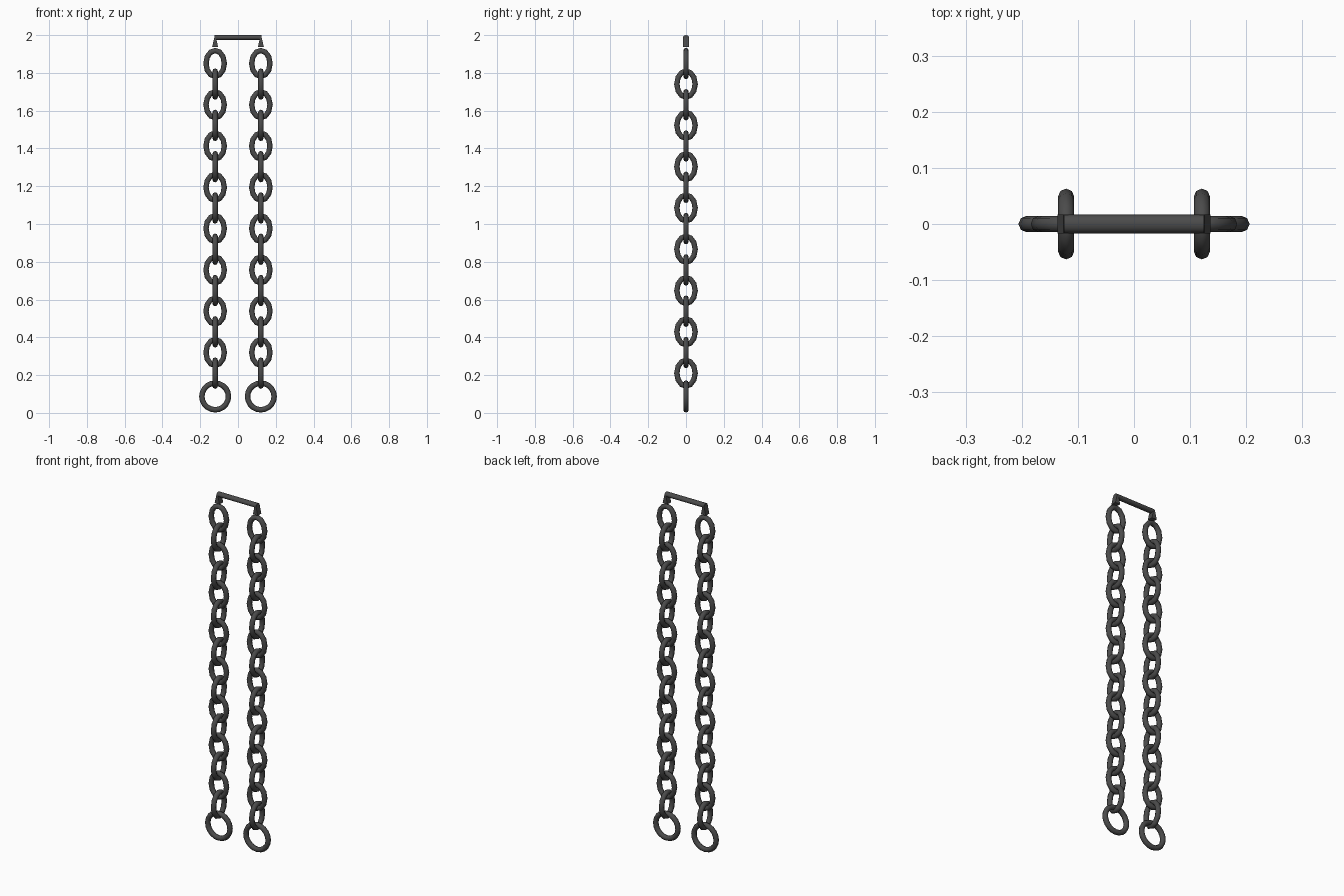
import bpy
import math
from mathutils import Matrix, Vector

default = bpy.data.objects.get("Cube")
if default:
    bpy.data.objects.remove(default, do_unlink=True)

iron = bpy.data.materials.new("dark iron")
iron.use_nodes = True
iron.diffuse_color = (0.07, 0.07, 0.07, 1)
iron.node_tree.nodes["Principled BSDF"].inputs["Base Color"].default_value = (0.07, 0.07, 0.07, 1)

CHAIN_X = 0.121
PITCH = 0.1093
TUBE = 0.0145


def finish(name, angle=50):
    obj = bpy.context.object
    obj.name = name
    obj.data.materials.append(iron)
    bpy.ops.object.shade_smooth_by_angle(angle=math.radians(angle))
    return obj


def ring(name, x, z, half_width, half_height, turn, segments):
    """Upright oval ring of round wire; the oval is stretched along its path only."""
    bpy.ops.mesh.primitive_torus_add(major_segments=segments, minor_segments=8,
                                     major_radius=half_width - TUBE, minor_radius=TUBE)
    mesh = bpy.context.object.data
    stretch = (half_height - TUBE) / (half_width - TUBE)
    for v in mesh.vertices:
        a = math.atan2(v.co.y, v.co.x)
        v.co.y += (half_width - TUBE) * (stretch - 1) * math.sin(a)
    mesh.transform(Matrix.Rotation(turn, 4, "Z") @ Matrix.Rotation(math.pi / 2, 4, "X"))
    obj = finish(name)
    obj.location = (x, 0, z)


for side, x in (("left", CHAIN_X), ("right", -CHAIN_X)):
    # Chain of links, alternately turned by a quarter
    for i in range(16):
        ring(f"{side}_link_{i + 1}", x, 1.85 - i * PITCH, 0.063, 0.083,
             (i % 2) * math.pi / 2, 12)
    # Large end ring
    ring(f"{side}_end_ring", x, 0.087, 0.085, 0.085, 0, 20)
    # Flared hanger under the bar
    bpy.ops.mesh.primitive_cone_add(vertices=4, radius1=0.022, radius2=0.006, depth=0.05,
                                    location=(x, 0, 1.963))
    hanger = bpy.context.object
    hanger.data.transform(Matrix.Rotation(math.pi / 4, 4, "Z"))
    for v in hanger.data.vertices:
        v.co.y = math.copysign(0.0165, v.co.y)
    finish(f"{side}_hanger", 30)

# Cross bar joining the chains
bpy.ops.mesh.primitive_cylinder_add(vertices=12, radius=1, depth=0.25, location=(0, 0, 1.987))
bar = bpy.context.object
bar.data.transform(Matrix.Diagonal(Vector((0.013, 0.0165, 1, 1))))
bar.data.transform(Matrix.Rotation(math.pi / 2, 4, "Y"))
finish("cross_bar")
